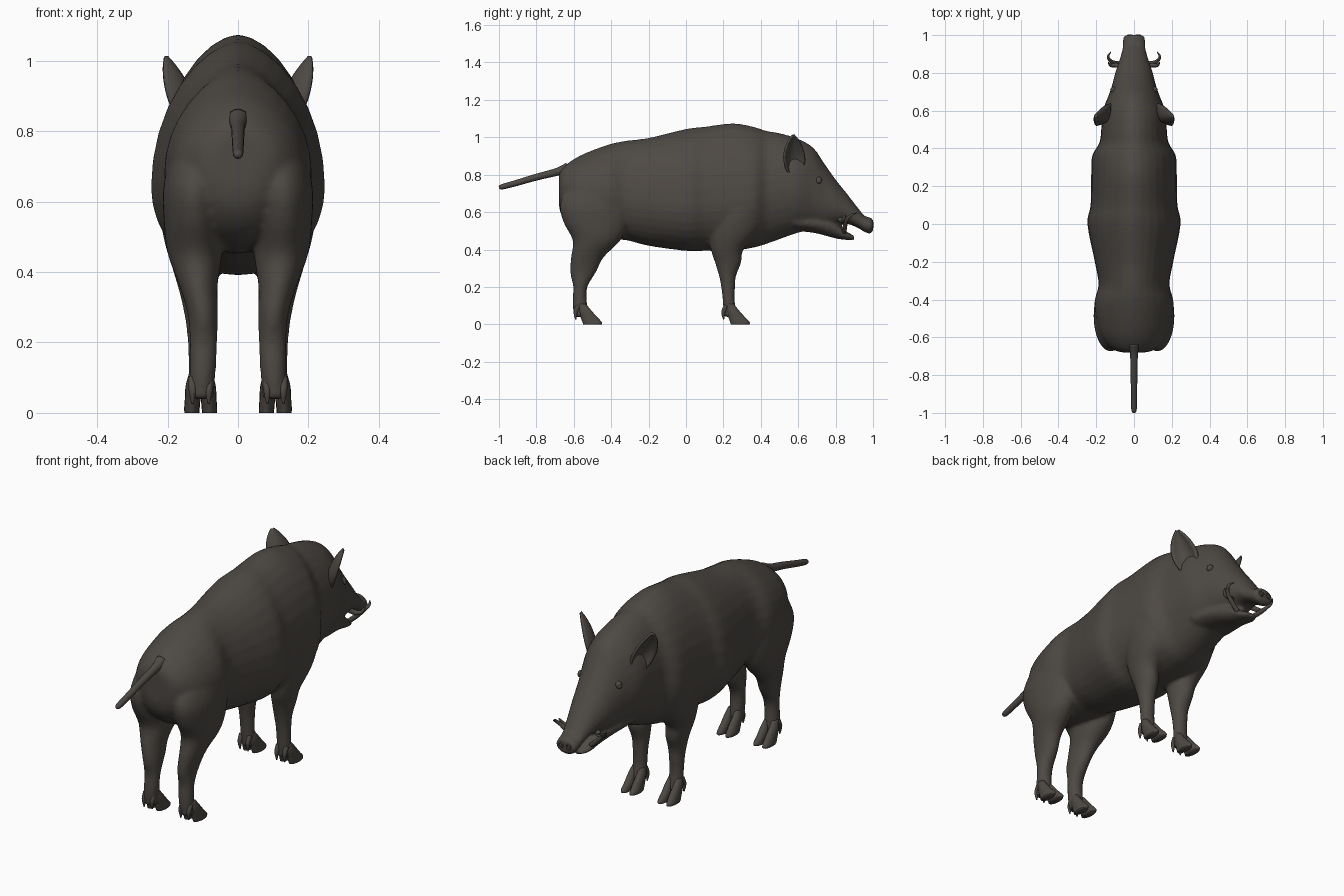
import bpy, bmesh, math
from mathutils import Vector

if "Cube" in bpy.data.objects:
    bpy.data.objects.remove(bpy.data.objects["Cube"])

hide = bpy.data.materials.new("dark_brown_hide")
hide.diffuse_color = (0.075, 0.066, 0.057, 1)
hide.use_nodes = True
hide.node_tree.nodes["Principled BSDF"].inputs["Base Color"].default_value = hide.diffuse_color
SEG = 32


def finish(name, bm):
    bmesh.ops.recalc_face_normals(bm, faces=bm.faces)
    me = bpy.data.meshes.new(name)
    bm.to_mesh(me)
    bm.free()
    me.materials.append(hide)
    me.shade_smooth()
    ob = bpy.data.objects.new(name, me)
    bpy.context.collection.objects.link(ob)
    return ob


def spline(rows, n=4):
    """Smooth curve through rows of numbers."""
    out = []
    for i in range(len(rows) - 1):
        p = [rows[max(0, min(len(rows) - 1, i + k))] for k in (-1, 0, 1, 2)]
        for j in range(n):
            t = j / n
            out.append([0.5 * (2 * b + (c - a) * t + (2 * a - 5 * b + 4 * c - d) * t * t
                               + (3 * b - a - 3 * c + d) * t ** 3) for a, b, c, d in zip(*p)])
    return out + [list(rows[-1])]


def loft(name, rows, place, seg=SEG, n=4):
    bm = bmesh.new()
    rings = [[bm.verts.new(place(r, 2 * math.pi * k / seg)) for k in range(seg)]
             for r in spline(rows, n)]
    for a, b in zip(rings, rings[1:]):
        for k in range(seg):
            bm.faces.new((a[k], a[(k + 1) % seg], b[(k + 1) % seg], b[k]))
    bm.faces.new(rings[0])
    bm.faces.new(rings[-1])
    return finish(name, bm)


def upright(r, t):
    """Ring across the body: y, bottom, top, widest height, half width."""
    y, zb, zt, zw, hw = r
    c, s = math.cos(t), math.sin(t)
    x = math.copysign(abs(c) ** (1.15 if s > 0 else 0.95), c) * hw
    return (x, y, zw + s * ((zt - zw) if s > 0 else (zw - zb)))


def level(side):
    """Ring across a leg: z, centre x, centre y, radius x, radius y."""
    return lambda r, t: (side * (r[1] + r[3] * math.cos(t)), r[2] + r[4] * math.sin(t), r[0])


def tube(name, rows, seg=12):
    """Round tube through rows of x, y, z, radius."""
    pts = spline(rows, 5)
    bm = bmesh.new()
    rings = []
    for i, p in enumerate(pts):
        d = Vector(pts[min(i + 1, len(pts) - 1)][:3]) - Vector(pts[max(i - 1, 0)][:3])
        q = Vector((0, 0, 1)).rotation_difference(d)
        rings.append([bm.verts.new(Vector(p[:3]) + q @ Vector(
            (p[3] * math.cos(2 * math.pi * k / seg), p[3] * math.sin(2 * math.pi * k / seg), 0)))
            for k in range(seg)])
    for a, b in zip(rings, rings[1:]):
        for k in range(seg):
            bm.faces.new((a[k], a[(k + 1) % seg], b[(k + 1) % seg], b[k]))
    bm.faces.new(rings[0])
    bm.faces.new(rings[-1])
    return finish(name, bm)


# trunk, neck, head and upper snout
trunk = loft("body", [
    (-.68, .64, .80, .72, .06), (-.665, .58, .83, .72, .11), (-.62, .52, .87, .71, .155),
    (-.55, .48, .91, .69, .19), (-.42, .455, .96, .68, .21), (-.32, .45, .982, .67, .188),
    (-.2, .42, .997, .66, .208), (0, .393, 1.045, .64, .247), (.1, .393, 1.057, .65, .23),
    (.25, .393, 1.075, .66, .227), (.36, .41, 1.057, .67, .222), (.43, .43, 1.035, .7, .183),
    (.5, .455, 1.023, .72, .174), (.6, .49, .992, .73, .165), (.68, .505, .945, .7, .135),
    (.74, .51, .86, .66, .115), (.8, .53, .775, .63, .1), (.86, .537, .70, .6, .08),
    (.92, .515, .622, .56, .063), (.955, .493, .58, .54, .06), (.985, .485, .573, .53, .058),
    (1.0, .5, .56, .53, .046)], upright)

# lower jaw
jaw = loft("jaw", [
    (.58, .50, .60, .55, .12), (.68, .49, .59, .54, .105), (.76, .47, .565, .53, .085),
    (.81, .457, .535, .51, .07), (.86, .451, .495, .475, .056), (.9, .45, .475, .463, .03)], upright)

# legs
hind = [(.04, .105, -.56, .036, .04), (.12, .1, -.568, .037, .038), (.2, .098, -.565, .039, .038),
        (.28, .1, -.55, .043, .07), (.36, .112, -.527, .054, .088), (.45, .122, -.478, .077, .128),
        (.55, .125, -.482, .086, .175), (.65, .122, -.485, .089, .188), (.78, .1, -.46, .08, .15)]
fore = [(.04, .105, .24, .036, .04), (.12, .105, .229, .036, .032), (.2, .105, .225, .038, .037),
        (.26, .105, .222, .044, .046), (.33, .11, .225, .053, .07), (.4, .12, .22, .063, .087),
        (.5, .132, .255, .08, .13), (.62, .135, .28, .09, .14), (.75, .11, .28, .09, .13)]
parts = [trunk, jaw]
for s in (-1, 1):
    parts += [loft("hind_leg", hind, level(s)), loft("front_leg", fore, level(s))]

# fuse into one smooth skin
for ob in parts:
    ob.select_set(True)
bpy.context.view_layer.objects.active = trunk
bpy.ops.object.join()
rm = trunk.modifiers.new("fuse", 'REMESH')
rm.mode = 'VOXEL'
rm.voxel_size = 0.009
rm.use_smooth_shade = True
sm = trunk.modifiers.new("soften", 'SMOOTH')
sm.factor = 0.5
sm.iterations = 8

for s in (-1, 1):
    # cloven hooves and dewclaws
    for label, y in (("hind", -.555), ("front", .235)):
        for d in (-1, 1):
            x = .106 + d * .023
            loft(label + "_hoof", [
                (0, x + d * .002, y + .055, .021, .05), (.012, x + d * .002, y + .053, .022, .052),
                (.04, x, y + .035, .022, .044), (.075, x, y + .015, .02, .033),
                (.11, x - d * .004, y, .015, .02)], level(s), 16)
            tube(label + "_dewclaw", [
                (s * x, y - .02, .10, .012), (s * x, y - .035, .065, .011), (s * x, y - .034, .025, .003)])

    # cupped ears
    bm = bmesh.new()
    base, tip = Vector((.135, .585, .80)), Vector((.207, .575, 1.01))
    across, out = Vector((.5, -.866, 0)), Vector((.866, .5, 0))
    grid = []
    for u, w in spline([(0, .035), (.2, .056), (.45, .064), (.7, .05), (.88, .028), (1, .006)], 3):
        row = []
        for k in range(11):
            v = k / 5 - 1
            p = base.lerp(tip, u) + across * w * v - out * (1 - v * v) * w * .55
            row.append(bm.verts.new((s * p.x, p.y, p.z)))
        grid.append(row)
    for a, b in zip(grid, grid[1:]):
        for k in range(10):
            bm.faces.new((a[k], a[k + 1], b[k + 1], b[k]))
    ear = finish("ear", bm)
    m = ear.modifiers.new("thickness", 'SOLIDIFY')
    m.thickness = 0.012
    m.offset = 0

    # tusks, upper and lower
    tube("lower_tusk", [(s * .045, .845, .49, .012), (s * .085, .85, .525, .012),
                        (s * .12, .86, .56, .010), (s * .137, .885, .585, .007),
                        (s * .122, .912, .595, .002)])
    tube("upper_tusk", [(s * .06, .82, .565, .014), (s * .09, .84, .55, .012),
                        (s * .122, .84, .56, .009), (s * .135, .855, .585, .003)])

    # eye with lids
    for name, r, z in (("eye", .014, .765), ("eyelid", .017, .772)):
        bm = bmesh.new()
        bmesh.ops.create_uvsphere(bm, u_segments=16, v_segments=10, radius=r)
        eye = finish(name, bm)
        eye.location = (s * (.112 if name == "eye" else .107), .71, z)

    # nostril rims
    tube("nostril", [(s * (.022 + .011 * math.cos(a * math.pi / 4)), .999,
                      .532 + .013 * math.sin(a * math.pi / 4), .004) for a in range(9)], 8)

# tail
tube("tail", [(0, -.63, .835, .03), (0, -.69, .815, .021), (0, -.8, .787, .018),
              (0, -.92, .752, .016), (0, -.985, .735, .014), (0, -1.0, .731, .005)], 16)
